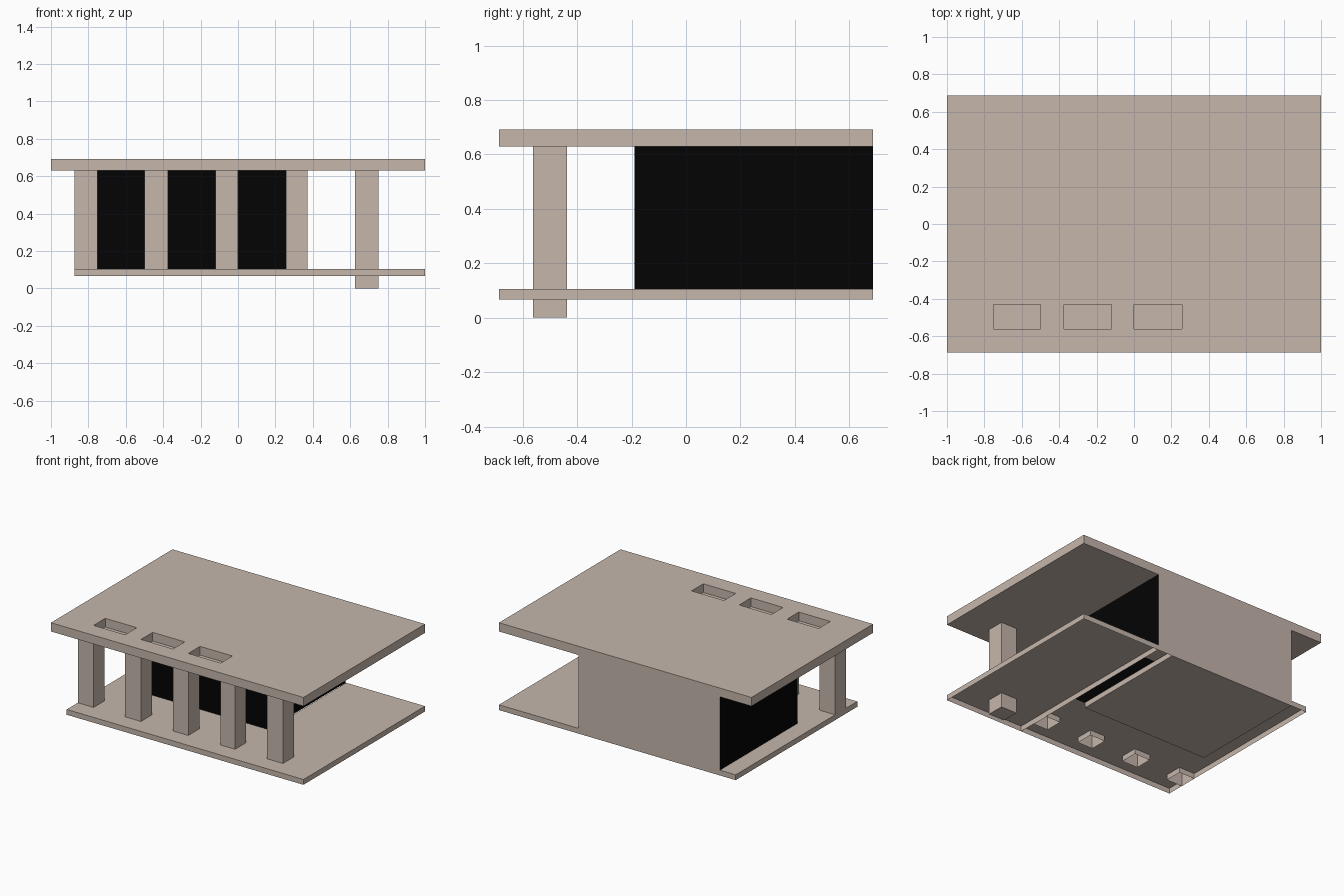
import bpy, bmesh

if "Cube" in bpy.data.objects:
    bpy.data.objects.remove(bpy.data.objects["Cube"])

D = 0.6875                       # half depth
FLOOR_BOT, FLOOR_TOP = 0.067, 0.105
ROOF_BOT, ROOF_TOP = 0.63, 0.6925
BOX_L, BOX_R, BOX_F = -0.75, 0.375, -0.19
SLOT = 0.255                     # left edge of the slot under the room
COL_F, COL_B = -0.5625, -0.4375  # front and back of the columns
COLUMNS = [(-0.875, -0.75), (-0.5, -0.375), (-0.12, 0), (0.257, 0.37), (0.625, 0.75)]

stone = bpy.data.materials.new("stone")
stone.diffuse_color = (0.56, 0.47, 0.41, 1)
stone.use_nodes = True
stone.node_tree.nodes["Principled BSDF"].inputs["Base Color"].default_value = stone.diffuse_color
black = bpy.data.materials.new("black_glass")
black.diffuse_color = (0.001, 0.001, 0.001, 1)
black.use_nodes = True
black.node_tree.nodes["Principled BSDF"].inputs["Base Color"].default_value = black.diffuse_color


def finish(name, bm, mat):
    me = bpy.data.meshes.new(name)
    bm.to_mesh(me)
    bm.free()
    me.materials.append(mat)
    ob = bpy.data.objects.new(name, me)
    bpy.context.collection.objects.link(ob)
    return ob


def quad(bm, pts):
    return bm.faces.new([bm.verts.new(p) for p in pts])


def rect(bm, x0, x1, y0, y1, z):
    quad(bm, [(x0, y0, z), (x1, y0, z), (x1, y1, z), (x0, y1, z)])


def wall(name, a, b, z0, z1, mat):
    """Upright sheet whose outside is on the right when going from a to b."""
    bm = bmesh.new()
    quad(bm, [(*a, z0), (*b, z0), (*b, z1), (*a, z1)])
    return finish(name, bm, mat)


def tube(name, x0, x1, y0, y1, z0, z1, mat, bottom=False):
    """Four upright sides, open on top, optionally closed below."""
    bm = bmesh.new()
    c = [(x0, y0), (x1, y0), (x1, y1), (x0, y1)]
    for a, b in zip(c, c[1:] + c[:1]):
        quad(bm, [(*a, z0), (*b, z0), (*b, z1), (*a, z1)])
    if bottom:
        quad(bm, [(*p, z0) for p in reversed(c)])
    bmesh.ops.remove_doubles(bm, verts=bm.verts, dist=1e-5)
    return finish(name, bm, mat)


def grid(xs, ys, z, skip):
    """Flat sheet of cells, leaving out those where skip(x, y) of the cell centre holds."""
    bm = bmesh.new()
    for x0, x1 in zip(xs, xs[1:]):
        for y0, y1 in zip(ys, ys[1:]):
            if not skip((x0 + x1) / 2, (y0 + y1) / 2):
                rect(bm, x0, x1, y0, y1, z)
    bmesh.ops.remove_doubles(bm, verts=bm.verts, dist=1e-5)
    return bm


# Roof slab with three shallow pockets between the columns
POCKETS = [(-0.75, -0.5), (-0.375, -0.12), (0, 0.257)]
xs = [-1] + [x for p in POCKETS for x in p] + [1]
bm = grid(xs, [-D, COL_F, -0.43, D], ROOF_BOT,
          lambda x, y: COL_F < y < -0.43 and any(a < x < b for a, b in POCKETS))
ext = bmesh.ops.extrude_face_region(bm, geom=bm.faces[:], use_keep_orig=True)
bmesh.ops.translate(bm, vec=(0, 0, ROOF_TOP - ROOF_BOT),
                    verts=[g for g in ext["geom"] if isinstance(g, bmesh.types.BMVert)])
bmesh.ops.recalc_face_normals(bm, faces=bm.faces)
for a, b in POCKETS:
    rect(bm, a, b, COL_F, -0.43, ROOF_BOT)
bmesh.ops.remove_doubles(bm, verts=bm.verts, dist=1e-5)
finish("roof", bm, stone)

# Floor deck, open below the small columns and along the slot
xs = sorted([x for c in COLUMNS[:4] for x in c] + [BOX_R, 1])
bm = grid(xs, [-D, COL_F, COL_B, BOX_F, D], FLOOR_TOP,
          lambda x, y: (COL_F < y < COL_B and any(a < x < b for a, b in COLUMNS[:4]))
          or (y > BOX_F and 0.257 < x < BOX_R))
finish("floor_deck", bm, stone)
tube("floor_rim", -0.875, 1, -D, D, FLOOR_BOT, FLOOR_TOP, stone)
wall("floor_divider", (BOX_R, -D), (BOX_R, D), FLOOR_BOT, FLOOR_TOP, stone)

# Thicker base below the room
tube("room_base", BOX_L, SLOT, BOX_F, D, FLOOR_BOT, FLOOR_TOP, stone, bottom=True)

# Room: black on three sides, stone at the back
wall("room_front", (BOX_L, BOX_F), (BOX_R - 0.004, BOX_F), FLOOR_TOP, ROOF_BOT, black)
wall("room_right", (BOX_R - 0.004, BOX_F), (BOX_R - 0.004, D), FLOOR_TOP, ROOF_BOT, black)
wall("room_left", (BOX_L, D), (BOX_L, BOX_F), FLOOR_TOP, ROOF_BOT, black)
wall("room_back", (BOX_R - 0.004, D), (BOX_L, D), FLOOR_TOP, ROOF_BOT, stone)

# Row of front columns; the last one reaches the ground
for n, (x0, x1) in enumerate(COLUMNS):
    last = n == 4
    tube(f"column_{n + 1}", x0, x1 + (0.001 if n == 3 else 0), COL_F, COL_B,
         0 if last else FLOOR_BOT, ROOF_BOT, stone, bottom=last)
